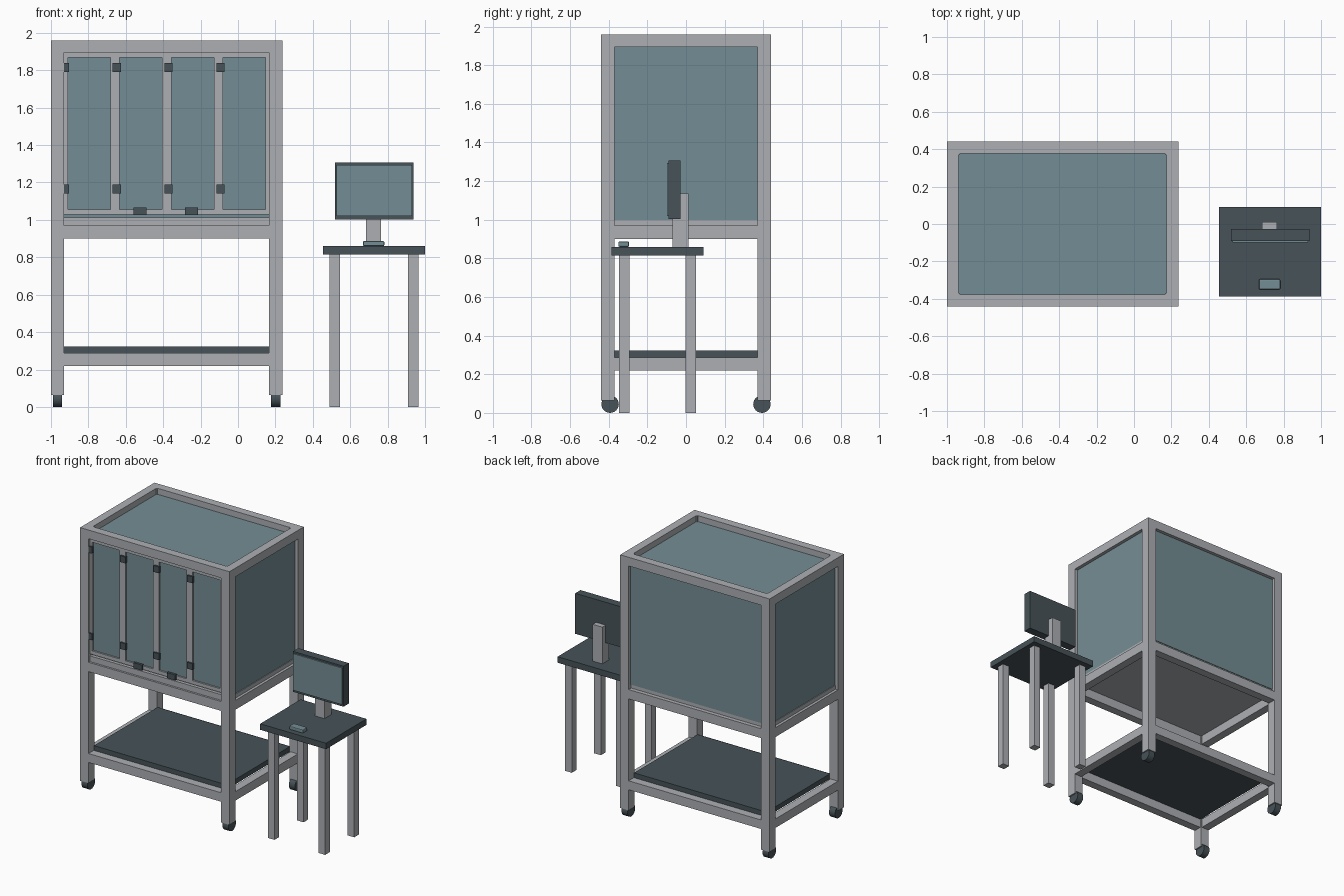
import bpy, math

if "Cube" in bpy.data.objects:
    bpy.data.objects.remove(bpy.data.objects["Cube"], do_unlink=True)


def material(name, color):
    m = bpy.data.materials.new(name)
    m.use_nodes = True
    rgba = (*color, 1)
    m.diffuse_color = rgba
    m.node_tree.nodes["Principled BSDF"].inputs["Base Color"].default_value = rgba
    return m


GREY = material("light grey metal", (0.42, 0.43, 0.45))
GLASS = material("blue grey panel", (0.175, 0.27, 0.30))
DARK = material("dark slate", (0.063, 0.086, 0.098))


def box(name, mat, x, y, z, bevel=0):
    """Box from (low, high) ranges on each axis."""
    spans = (x, y, z)
    bpy.ops.mesh.primitive_cube_add(size=1, location=[(a + b) / 2 for a, b in spans])
    o = bpy.context.object
    o.name = name
    o.scale = [b - a for a, b in spans]
    bpy.ops.object.transform_apply(location=False, rotation=False, scale=True)
    o.data.materials.append(mat)
    if bevel:
        mod = o.modifiers.new("soft edges", "BEVEL")
        mod.width = bevel
        mod.segments = 2
    return o


# Enclosure dimensions
L, R, D, TOP = -1.0, 0.237, 0.44, 1.96
POST, RAIL = 0.07, 0.062
IL, IR, ID = L + POST, R - POST, D - POST
FOOT = 0.065

# Corner posts and casters
for sx, x in (("right", L), ("left", IR)):
    for sy, y in (("front", -D), ("back", ID)):
        box(f"{sy}_{sx}_post", GREY, (x, x + POST), (y, y + POST), (FOOT, TOP))
        bpy.ops.mesh.primitive_cylinder_add(
            vertices=24, radius=0.045, depth=0.05,
            location=(x + POST / 2, math.copysign(0.393, y), 0.045),
            rotation=(0, math.pi / 2, 0))
        wheel = bpy.context.object
        wheel.name = f"{sy}_{sx}_caster"
        wheel.data.materials.append(DARK)
        bpy.ops.object.shade_smooth_by_angle()

# Three rings of horizontal rails
for ring, z in (("lower", (0.22, 0.287)), ("middle", (0.90, 0.97)), ("top", (1.895, TOP))):
    box(f"{ring}_front_rail", GREY, (IL, IR), (-D, -D + RAIL), z)
    box(f"{ring}_back_rail", GREY, (IL, IR), (D - RAIL, D), z)
    box(f"{ring}_right_rail", GREY, (L, L + RAIL), (-ID, ID), z)
    box(f"{ring}_left_rail", GREY, (R - RAIL, R), (-ID, ID), z)

# Shelf and cabinet floor
box("lower_shelf", DARK, (IL, IR), (-0.376, 0.376), (0.285, 0.322))
box("cabinet_floor", GREY, (IL, IR), (-0.41, 0.41), (0.968, 1.0))
for side, x in (("right", (L + 0.02, IL)), ("left", (IR, R - 0.02))):
    box(f"{side}_floor_edge", GREY, x, (-ID, ID), (0.968, 1.0))

# Cabinet panels
WALL = (0.998, 1.897)
box("right_panel", GLASS, (L + 0.025, L + 0.04), (-ID, ID), WALL)
box("left_panel", GLASS, (R - 0.04, R - 0.025), (-ID, ID), WALL)
box("back_panel", GLASS, (IL, IR), (D - 0.04, D - 0.025), WALL)
box("top_panel", GLASS, (L + RAIL, R - RAIL), (-D + RAIL, D - RAIL), (1.9, 1.915))

# Front doors: panes framed by bars, with hinges and handles
FRONT = (-0.425, -0.40)
box("door_sill", GREY, (IL, IR), FRONT, (0.97, 1.013))
box("door_top_bar", GREY, (IL, IR), FRONT, (1.868, 1.895))
box("door_bottom_bar", GREY, (IL, IR), FRONT, (1.028, 1.055))
box("door_panes", GLASS, (IL, IR), (-0.412, -0.402), (1.03, 1.89))
PITCH = 0.277
for i in range(5):
    c = IL - 0.005 + i * PITCH
    low, high = max(c - 0.025, IL), min(c + 0.025, IR)
    box(f"door_bar_{i + 1}", GREY, (low, high), FRONT, (1.055, 1.868))
    if i < 4:
        for level, z in (("lower", 1.14), ("upper", 1.79)):
            box(f"{level}_hinge_{i + 1}", DARK, (max(c - 0.012, IL), c + 0.032),
                (-0.438, -0.42), (z, z + 0.048))
for i in range(2):
    x = -0.56 + i * PITCH
    box(f"door_handle_{i + 1}", DARK, (x, x + 0.07), (-0.438, -0.42), (1.025, 1.066))

# Side table
TX, TY = 0.7275, -0.148
box("table_top", DARK, (TX - 0.2725, TX + 0.2725), (TY - 0.239, TY + 0.239), (0.815, 0.86))
for sx in (-1, 1):
    for sy in (-1, 1):
        x, y = TX + sx * 0.21, TY + sy * 0.172
        side = ("front" if sy < 0 else "back") + ("_right" if sx < 0 else "_left")
        box(f"{side}_table_leg", GREY, (x - 0.0275, x + 0.0275),
            (y - 0.0275, y + 0.0275), (0, 0.815))

# Monitor on its stand, and the mouse
box("monitor_body", DARK, (0.518, 0.937), (-0.09, -0.028), (1.003, 1.306))
box("monitor_screen", GLASS, (0.526, 0.929), (-0.099, -0.09), (1.02, 1.294))
box("stand_base", GREY, (0.685, 0.765), (-0.07, 0.012), (0.86, 1.003))
box("stand_back", GREY, (0.685, 0.765), (-0.028, 0.012), (1.003, 1.135))
box("mouse", GLASS, (0.668, 0.782), (-0.35, -0.295), (0.86, 0.887), bevel=0.006)
